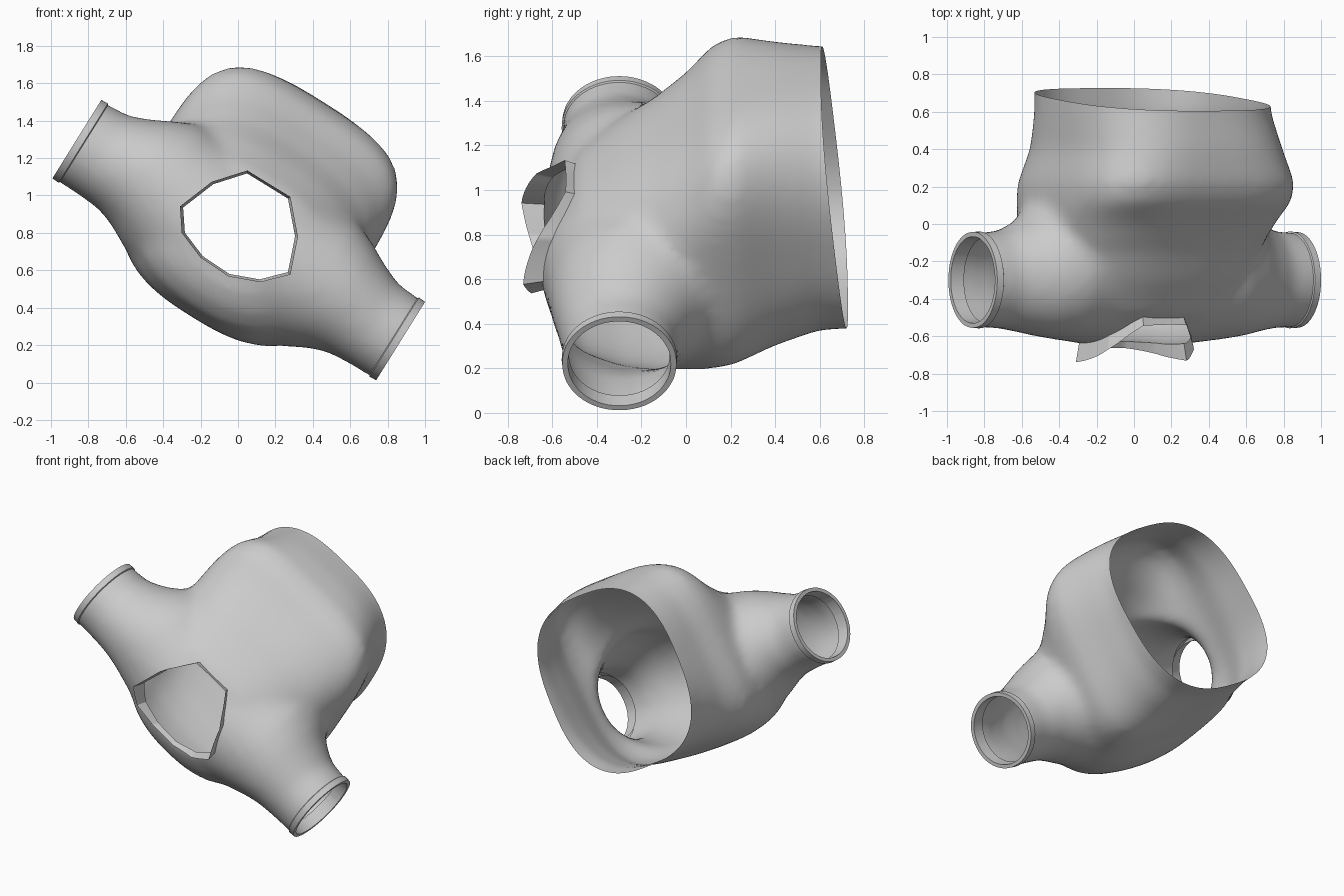
import bpy, bmesh, math
from mathutils import Vector

if "Cube" in bpy.data.objects:
    bpy.data.objects.remove(bpy.data.objects["Cube"])

# Tilted working frame: u runs along the side tubes, v across them, y to the back
A = math.atan2(0.53, 0.85)
U = Vector((math.cos(A), 0, -math.sin(A)))
V = Vector((math.sin(A), 0, math.cos(A)))
C = Vector((0, 0, 0.755))
Y = Vector((0, 1, 0))


def P(u, y, v):
    return C + U * u + V * v + Y * y


def uv(co):
    d = co - C
    return d.dot(U), d.dot(V)


def oval(n, k):
    """Unit superellipse with exponent k."""
    for i in range(n):
        t = 2 * math.pi * i / n
        c, s = math.cos(t), math.sin(t)
        yield (math.copysign(abs(c) ** (2 / k), c), math.copysign(abs(s) ** (2 / k), s))


def loft(bm, rings):
    """Closed solid through a list of point rings."""
    vs = [[bm.verts.new(p) for p in r] for r in rings]
    fs = [bm.faces.new(vs[0]), bm.faces.new(vs[-1])]
    for a, b in zip(vs, vs[1:]):
        for i in range(len(a)):
            j = (i + 1) % len(a)
            fs.append(bm.faces.new((a[i], a[j], b[j], b[i])))
    bmesh.ops.recalc_face_normals(bm, faces=fs)


def make_object(name, bm, angle):
    me = bpy.data.meshes.new(name)
    bm.to_mesh(me)
    ob = bpy.data.objects.new(name, me)
    bpy.context.collection.objects.link(ob)
    bpy.context.view_layer.objects.active = ob
    bpy.ops.object.select_all(action='DESELECT')
    ob.select_set(True)
    if angle:
        bpy.ops.object.shade_smooth_by_angle(angle=math.radians(angle))
    return ob


def edge_band(name, edges, steps):
    """Band grown from an open edge; each step maps a point to its new place."""
    bm = bmesh.new()
    made = {}

    def vert(v, k):
        if (v, k) not in made:
            made[v, k] = bm.verts.new(steps[k](v.co))
        return made[v, k]
    for e in edges:
        a, b = e.verts
        for k in range(len(steps) - 1):
            bm.faces.new((vert(a, k), vert(b, k), vert(b, k + 1), vert(a, k + 1)))
    bmesh.ops.recalc_face_normals(bm, faces=bm.faces)
    make_object(name, bm, 30)
    bm.free()


bm = bmesh.new()
# Main chamber: y, v low, v high, half width, centre u, squareness
chamber = [(-0.62, -0.24, 0.10, 0.28, 0, 2.2), (-0.57, -0.34, 0.24, 0.40, 0, 2.3),
           (-0.48, -0.42, 0.37, 0.51, 0, 2.4), (-0.3, -0.47, 0.50, 0.58, 0, 2.6),
           (-0.15, -0.475, 0.585, 0.61, 0, 2.8), (0, -0.45, 0.70, 0.63, 0, 3.2),
           (0.12, -0.42, 0.82, 0.645, 0, 3.8), (0.22, -0.40, 0.865, 0.645, -0.005, 3.8),
           (0.4, -0.36, 0.875, 0.60, -0.02, 3.1), (0.6, -0.325, 0.86, 0.58, -0.05, 2.7),
           (0.95, -0.31, 0.85, 0.58, -0.06, 2.7)]
loft(bm, [[P(uc + hu * c, y, (lo + hi) / 2 + (hi - lo) / 2 * s) for c, s in oval(128, k)]
          for y, lo, hi, hu, uc, k in chamber])
# Cross tube, same on both sides: u, v low, v high, y front, y back
half = [(0, -0.46, 0.42, -0.655, 0.27), (0.25, -0.44, 0.42, -0.65, 0.26),
        (0.5, -0.35, 0.42, -0.62, 0.23), (0.62, -0.285, 0.37, -0.605, 0.13),
        (0.72, -0.25, 0.315, -0.585, 0.03), (0.85, -0.24, 0.26, -0.56, -0.035),
        (1.2, -0.235, 0.24, -0.545, -0.06)]
tube = [(-s[0],) + s[1:] for s in half[:0:-1]] + half
loft(bm, [[P(u, (f + b) / 2 + (b - f) / 2 * c, (lo + hi) / 2 + (hi - lo) / 2 * s)
           for c, s in oval(48, 2)] for u, lo, hi, f, b in tube])

# Blend chamber and tube into one soft skin
raw = make_object("blend_helper", bm, 0)
bm.free()
m = raw.modifiers.new("Blend", 'REMESH')
m.mode = 'VOXEL'
m.voxel_size = 0.028
m = raw.modifiers.new("Soften", 'SMOOTH')
m.factor = 0.5
m.iterations = 16
dg = bpy.context.evaluated_depsgraph_get()
bm = bmesh.new()
bm.from_mesh(raw.evaluated_get(dg).to_mesh())
bpy.data.objects.remove(raw)


def cut(co, no, geom=None):
    g = geom or bm.verts[:] + bm.edges[:] + bm.faces[:]
    bmesh.ops.bisect_plane(bm, geom=g, plane_co=co, plane_no=no, clear_outer=geom is None)


# Open the tube ends and the slanted back
END = 0.975
cut(C + U * END, U)
cut(C - U * END, -U)
cut(Vector((0.1, 0.665, 1.02)), Vector((0.05, 1, 0.09)).normalized())

# Front opening: score the skin along a polygon, then drop the middle
mid = Vector((0.02, 0, 0.83))
outline = [(-0.31, 0.94), (-0.14, 1.07), (0.05, 1.13), (0.28, 0.99), (0.32, 0.78),
           (0.28, 0.58), (0.12, 0.54), (-0.05, 0.57), (-0.20, 0.67), (-0.30, 0.80)]
hole = [(mid.x + (x - mid.x) * 0.95, mid.z + (z - mid.z) * 0.96) for x, z in outline]
planes = []
for (x0, z0), (x1, z1) in zip(hole, hole[1:] + hole[:1]):
    no = Vector((z0 - z1, 0, x1 - x0)).normalized()
    planes.append((Vector((x0, 0, z0)), no))
for co, no in planes:
    fs = [f for f in bm.faces if f.calc_center_median().y < -0.3
          and (f.calc_center_median() - mid).xz.length < 0.5]
    es = {e for f in fs for e in f.edges}
    vs = {v for f in fs for v in f.verts}
    cut(co, no, list(vs) + list(es) + fs)
inside = [f for f in bm.faces if f.calc_center_median().y < -0.2
          and all((f.calc_center_median() - co).dot(no) < 0 for co, no in planes)]
bmesh.ops.delete(bm, geom=inside, context='FACES')

# Thickened lips and the front collar grow from the open edges
rim = [e for e in bm.edges if e.is_boundary]


def tube_step(side, scale, u):
    centre = P(0, -0.3, 0.003)

    def step(co):
        d = co - centre
        flat = d - U * d.dot(U)
        return centre + flat * scale + U * side * u
    return step


for name, side in (("right_tube_lip", 1), ("left_tube_lip", -1)):
    es = [e for e in rim if all(abs(uv(v.co)[0] * side - END) < 1e-3 for v in e.verts)]
    edge_band(name, es, [tube_step(side, s, u) for s, u in
                         ((1, END), (1.03, END + 0.005), (1.02, 1.02), (0.92, 1.02), (0.90, 0.94))])


def collar_step(co):
    u, v = uv(co)
    out = mid + (co - mid) * 1.055
    out.y = co.y - 0.035 - 0.07 * min(1, (u / 0.35) ** 2)
    return out


edge_band("front_collar", [e for e in rim if all(v.co.y < -0.25 and abs(uv(v.co)[0]) < 0.6
                                                 for v in e.verts)],
          [lambda co: co.copy(), collar_step])
make_object("body_shell", bm, 30)
bm.free()
